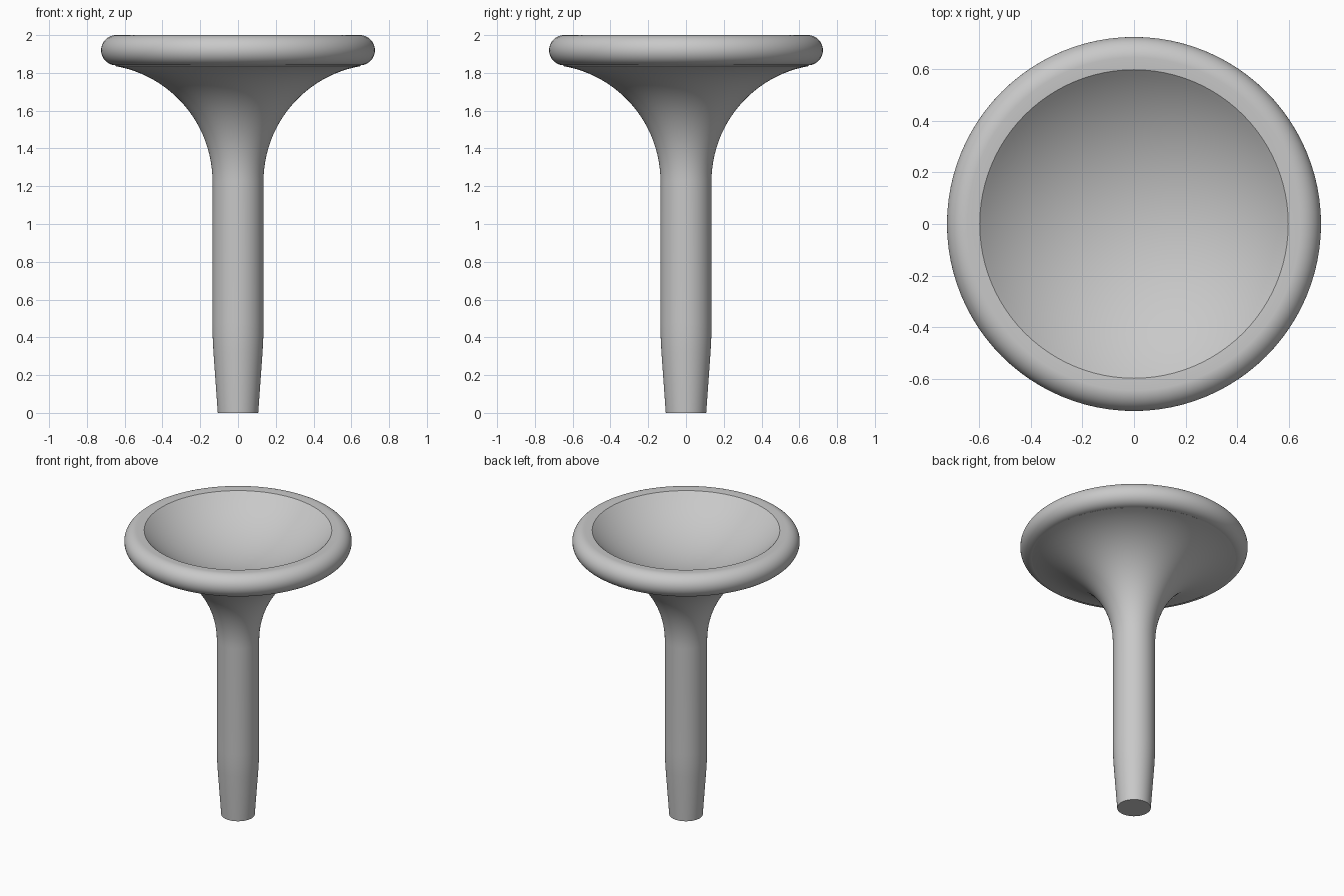
import bpy, bmesh
from math import sin, cos, acos, pi, radians

SEGMENTS = 96

cube = bpy.data.objects.get("Cube")
if cube:
    bpy.data.objects.remove(cube, do_unlink=True)

grey = bpy.data.materials.new("plain grey")
grey.use_nodes = True
colour = (0.58, 0.58, 0.58, 1)
grey.diffuse_color = colour
grey.node_tree.nodes["Principled BSDF"].inputs["Base Color"].default_value = colour


def arc(cx, cz, radius, start, end, steps):
    """Points (r, z) along a circular arc, angles in radians."""
    angles = [start + (end - start) * i / steps for i in range(steps + 1)]
    return [(cx + radius * cos(a), cz + radius * sin(a)) for a in angles]


def lathe(name, profile):
    """Spin an (r, z) profile that starts and ends on the z axis."""
    bm = bmesh.new()
    verts = [bm.verts.new((r, 0, z)) for r, z in profile]
    edges = [bm.edges.new(pair) for pair in zip(verts, verts[1:])]
    bmesh.ops.spin(bm, geom=verts + edges, cent=(0, 0, 0), axis=(0, 0, 1),
                   angle=2 * pi, steps=SEGMENTS)
    bmesh.ops.remove_doubles(bm, verts=bm.verts, dist=0.0002)
    bmesh.ops.recalc_face_normals(bm, faces=bm.faces)
    mesh = bpy.data.meshes.new(name)
    bm.to_mesh(mesh)
    bm.free()
    mesh.materials.append(grey)
    obj = bpy.data.objects.new(name, mesh)
    bpy.context.collection.objects.link(obj)
    bpy.ops.object.select_all(action="DESELECT")
    obj.select_set(True)
    bpy.context.view_layer.objects.active = obj
    bpy.ops.object.shade_smooth_by_angle(angle=radians(25))
    return obj


# Tapered foot and straight stem
stem = [(0, 0), (0.107, 0), (0.130, 0.32), (0.134, 0.40), (0.135, 0.48)]

# Flare sweeping out under the rim
flare_r, flare_z, flare_end = 0.62, 1.225, 0.65
flare_x = 0.135 + flare_r
flare = arc(flare_x, flare_z, flare_r, pi, pi - acos((flare_x - flare_end) / flare_r), 24)

# Rounded rim with a level inner lip
rim_r, rim_z, bead = 0.645, 1.92, 0.08
rim = arc(rim_r, rim_z, bead, -pi / 2, pi / 2, 24)

# Shallow spherical hollow with a crisp edge
dish_r, edge_slope = 0.598, radians(43)
dish_radius = dish_r / sin(edge_slope)
dish_z = rim_z + bead - 0.003 + dish_radius * cos(edge_slope)
dish = arc(0, dish_z, dish_radius, edge_slope - pi / 2, -pi / 2, 24)

lathe("stem_and_bowl", stem + flare + rim + dish)
